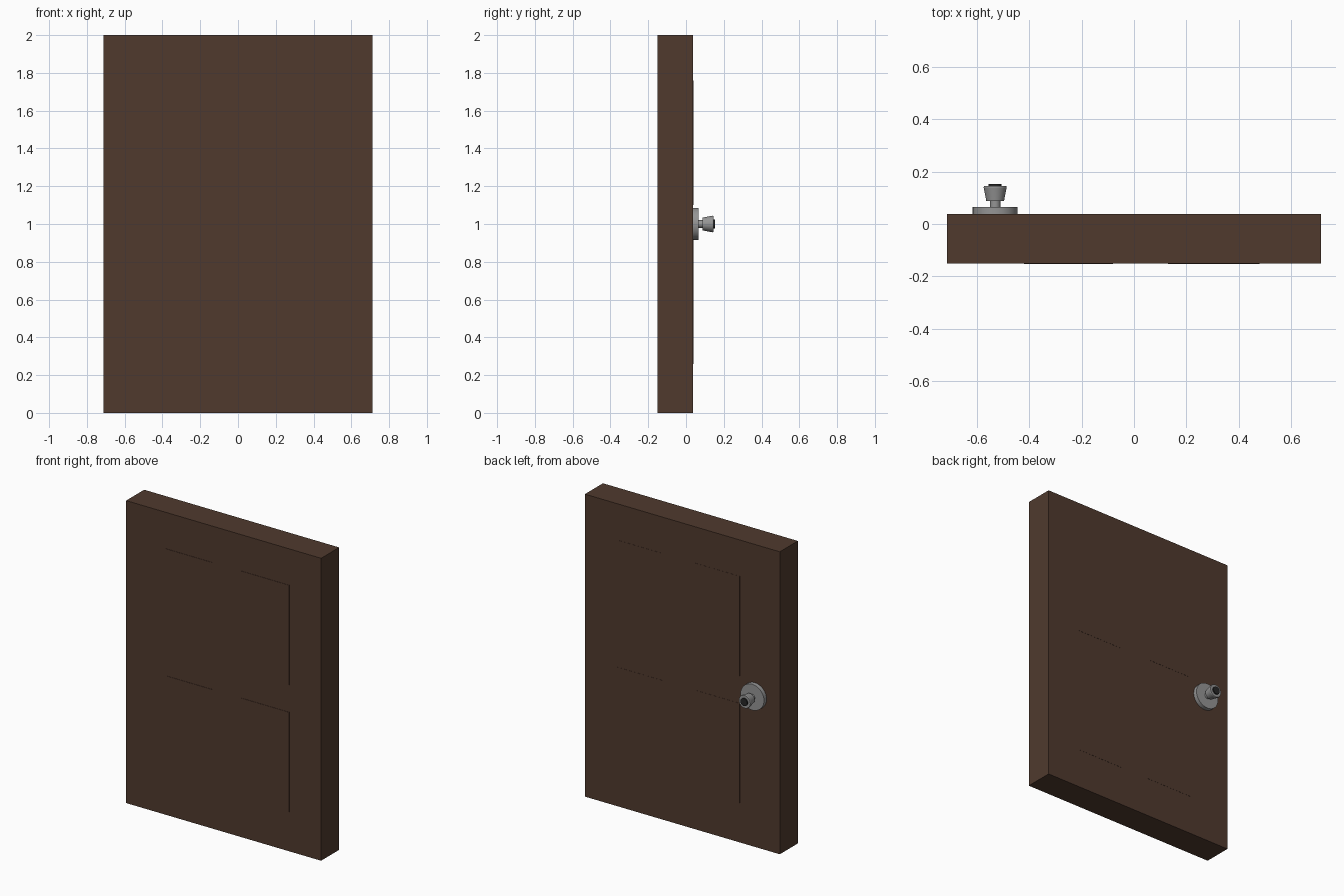
import bpy, bmesh, math
from mathutils import Matrix

if "Cube" in bpy.data.objects:
    bpy.data.objects.remove(bpy.data.objects["Cube"])


def material(name, color):
    m = bpy.data.materials.new(name)
    m.diffuse_color = (*color, 1)
    m.use_nodes = True
    m.node_tree.nodes["Principled BSDF"].inputs["Base Color"].default_value = m.diffuse_color
    return m


wood = material("dark_wood", (0.08, 0.042, 0.027))
steel = material("steel", (0.3, 0.3, 0.3))
black = material("black", (0.02, 0.02, 0.02))


def box(name, x0, x1, y0, y1, z0, z1, mat):
    bpy.ops.mesh.primitive_cube_add(
        size=1, location=((x0 + x1) / 2, (y0 + y1) / 2, (z0 + z1) / 2))
    ob = bpy.context.object
    ob.name = name
    ob.scale = (x1 - x0, y1 - y0, z1 - z0)
    ob.data.materials.append(mat)
    return ob


def turned(name, profile, mat, x=-0.53, z=1.0, sides=32):
    """Revolve (radius, y) points around a y-directed axis, capped at both ends."""
    bm = bmesh.new()
    rings = []
    for r, y in profile:
        rings.append([bm.verts.new((r * math.cos(a), y, r * math.sin(a)))
                      for a in (2 * math.pi * i / sides for i in range(sides))])
    for a, b in zip(rings, rings[1:]):
        for i in range(sides):
            j = (i + 1) % sides
            bm.faces.new((a[i], a[j], b[j], b[i]))
    bm.faces.new(rings[0])
    bm.faces.new(rings[-1])
    bmesh.ops.recalc_face_normals(bm, faces=bm.faces)
    bmesh.ops.transform(bm, matrix=Matrix.Translation((x, 0, z)), verts=bm.verts)
    me = bpy.data.meshes.new(name)
    bm.to_mesh(me)
    bm.free()
    ob = bpy.data.objects.new(name, me)
    bpy.context.collection.objects.link(ob)
    me.materials.append(mat)
    bpy.ops.object.select_all(action='DESELECT')
    bpy.context.view_layer.objects.active = ob
    ob.select_set(True)
    bpy.ops.object.shade_smooth_by_angle(angle=math.radians(30))
    return ob


# door slab
box("door_slab", -0.713, 0.713, -0.150, 0.038, 0, 2, wood)

# four barely raised panels, showing on both faces
for col, (x0, x1) in (("left", (-0.42, -0.08)), ("right", (0.13, 0.48))):
    for row, (z0, z1) in (("lower", (0.26, 0.92)), ("upper", (1.10, 1.76))):
        box(f"panel_{row}_{col}", x0, x1, -0.152, 0.039, z0, z1, wood)

# door knob on the back face
turned("knob_rose", [(0.086, 0.036), (0.086, 0.065)], steel)
turned("knob_neck", [(0.02, 0.06), (0.02, 0.092)], steel)
turned("knob_grip", [(0.034, 0.088), (0.037, 0.105), (0.044, 0.14), (0.042, 0.145)], steel)
turned("knob_lock_cap", [(0.025, 0.14), (0.025, 0.153)], black)
